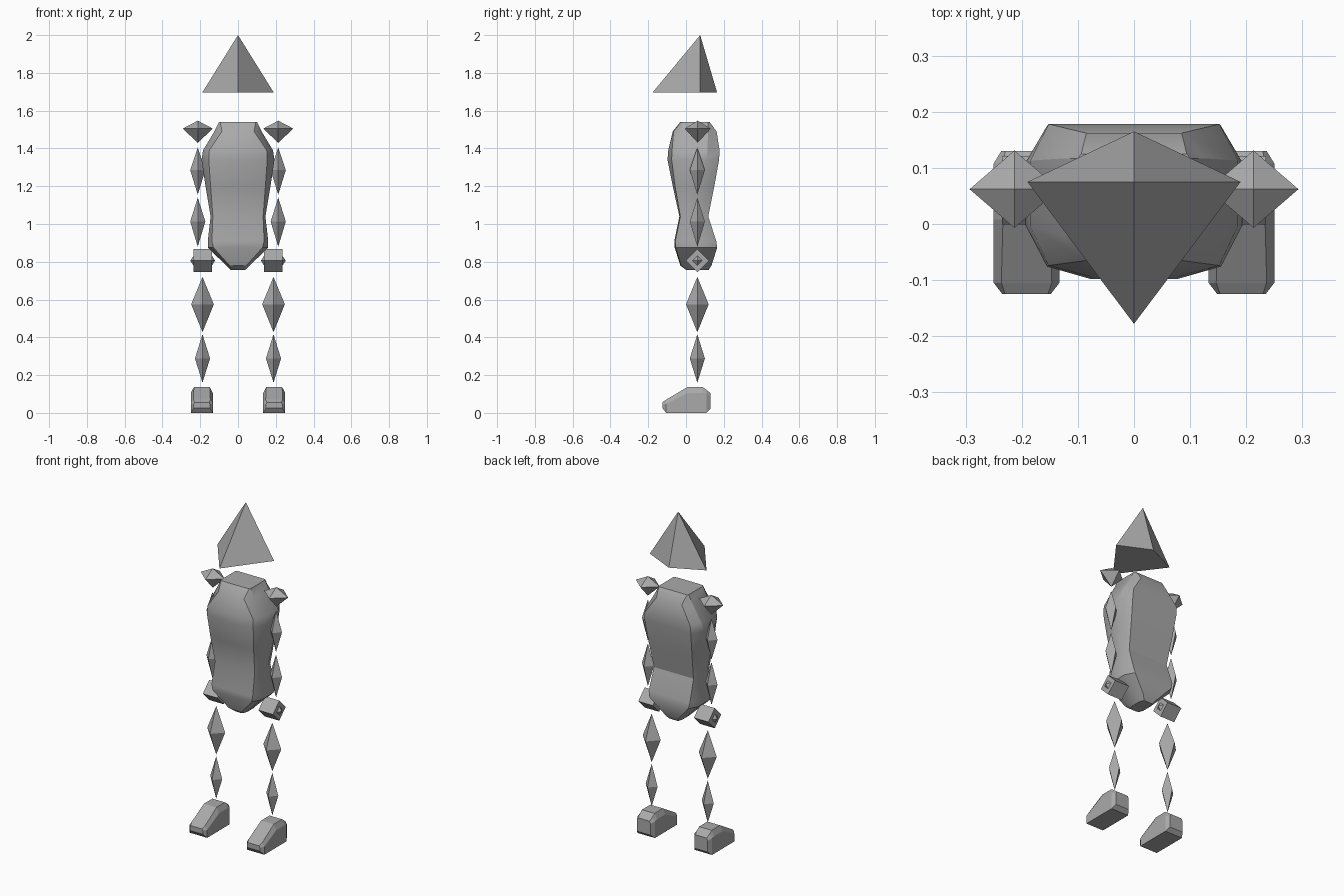
import bpy
import bmesh

if "Cube" in bpy.data.objects:
    bpy.data.objects.remove(bpy.data.objects["Cube"])

grey = bpy.data.materials.new("mid_grey")
grey.diffuse_color = (0.4, 0.4, 0.4, 1)
grey.use_nodes = True
grey.node_tree.nodes["Principled BSDF"].inputs["Base Color"].default_value = grey.diffuse_color


def finish(name, bm, smooth=False):
    bmesh.ops.recalc_face_normals(bm, faces=bm.faces[:])
    mesh = bpy.data.meshes.new(name)
    bm.to_mesh(mesh)
    bm.free()
    mesh.materials.append(grey)
    ob = bpy.data.objects.new(name, mesh)
    bpy.context.collection.objects.link(ob)
    if smooth:
        bpy.ops.object.select_all(action='DESELECT')
        ob.select_set(True)
        bpy.context.view_layer.objects.active = ob
        bpy.ops.object.shade_smooth_by_angle(angle=0.5)
    return ob


def loft(name, sections, smooth=False):
    """Skin a list of closed sections and cap both ends."""
    bm = bmesh.new()
    rings = [[bm.verts.new(p) for p in s] for s in sections]
    n = len(rings[0])
    for a, b in zip(rings, rings[1:]):
        for i in range(n):
            j = (i + 1) % n
            bm.faces.new((a[i], a[j], b[j], b[i]))
    bm.faces.new(rings[0])
    bm.faces.new(rings[-1])
    return finish(name, bm, smooth)


def spindle(name, x, y, bottom, mid, top, rx, ry):
    """Four-sided double pyramid."""
    bm = bmesh.new()
    ring = [bm.verts.new((x + dx, y + dy, mid)) for dx, dy in
            ((rx, 0), (0, ry), (-rx, 0), (0, -ry))]
    for z in (bottom, top):
        tip = bm.verts.new((x, y, z))
        for i in range(4):
            bm.faces.new((ring[i], ring[(i + 1) % 4], tip))
    return finish(name, bm)


# Head: kite-based pyramid
bm = bmesh.new()
base = [bm.verts.new((x, y, 1.695)) for x, y in
        ((0, -0.178), (0.19, 0.075), (0, 0.165), (-0.19, 0.075))]
apex = bm.verts.new((0, 0.075, 2))
bm.faces.new(base)
for i in range(4):
    bm.faces.new((base[i], base[(i + 1) % 4], apex))
finish("head", bm)


# Torso: chamfered sections from hips to neck
def torso_section(z, w, wi, yf, yb, cf, cb, bow):
    right = [(wi * 0.5, yf), (wi, yf + bow), (w, yf + cf), (w, yb - cb), (wi, yb)]
    pts = right + [(-x, y) for x, y in reversed(right)]
    return [(x, y, z) for x, y in pts]


loft("torso", [torso_section(*s) for s in (
    (0.757, 0.040, 0.030, 0.000, 0.120, 0.030, 0.030, 0.005),
    (0.780, 0.062, 0.045, -0.030, 0.135, 0.040, 0.040, 0.005),
    (0.875, 0.160, 0.130, -0.060, 0.165, 0.055, 0.055, 0.005),
    (0.910, 0.160, 0.138, -0.062, 0.160, 0.055, 0.055, 0.005),
    (1.040, 0.145, 0.133, -0.035, 0.118, 0.040, 0.040, 0.005),
    (1.200, 0.172, 0.145, -0.070, 0.150, 0.070, 0.055, 0.012),
    (1.340, 0.193, 0.155, -0.098, 0.175, 0.095, 0.065, 0.022),
    (1.390, 0.185, 0.152, -0.094, 0.178, 0.090, 0.065, 0.020),
    (1.490, 0.125, 0.085, -0.070, 0.162, 0.050, 0.045, 0.005),
    (1.540, 0.100, 0.094, -0.030, 0.125, 0.008, 0.008, 0.002))], True)


# Foot sections along y: centre offset, half width, base, shoulder, top width, top
def foot_section(x, y, w, z0, zc, wt, zt):
    return [(x + dx, y, z) for dx, z in
            ((-w, z0), (w, z0), (w, zc), (wt, zt), (-wt, zt), (-w, zc))]


ay = 0.062
for side, s in (("left", 1), ("right", -1)):
    # Shoulder and arm
    spindle(side + "_shoulder", s * 0.213, ay, 1.43, 1.505, 1.547, 0.08, 0.069)
    spindle(side + "_upper_arm", s * 0.213, 0.06, 1.155, 1.285, 1.405, 0.04, 0.04)
    spindle(side + "_forearm", s * 0.213, 0.06, 0.88, 1.013, 1.14, 0.04, 0.04)

    # Hand: block on edge with a small spike at each end
    def diamond(x, r):
        return [(s * x, 0.06 + r * a, 0.806 + r * b) for a, b in
                ((1, 0), (0, 1), (-1, 0), (0, -1))]
    loft(side + "_hand", [diamond(x, r) for x, r in (
        (0.122, 0.001), (0.138, 0.026), (0.138, 0.061),
        (0.235, 0.061), (0.235, 0.026), (0.252, 0.001))])

    # Leg
    spindle(side + "_thigh", s * 0.188, 0.06, 0.427, 0.575, 0.72, 0.06, 0.06)
    spindle(side + "_shin", s * 0.188, 0.06, 0.16, 0.288, 0.416, 0.04, 0.04)

    # Foot
    loft(side + "_foot", [foot_section(s * 0.1915, *f) for f in (
        (-0.125, 0.043, 0.025, 0.045, 0.038, 0.056),
        (-0.105, 0.0585, 0.0, 0.048, 0.045, 0.070),
        (0.008, 0.0585, 0.0, 0.105, 0.042, 0.137),
        (0.088, 0.0585, 0.0, 0.105, 0.042, 0.137),
        (0.108, 0.0585, 0.0, 0.100, 0.042, 0.122),
        (0.130, 0.045, 0.022, 0.090, 0.038, 0.105))])
